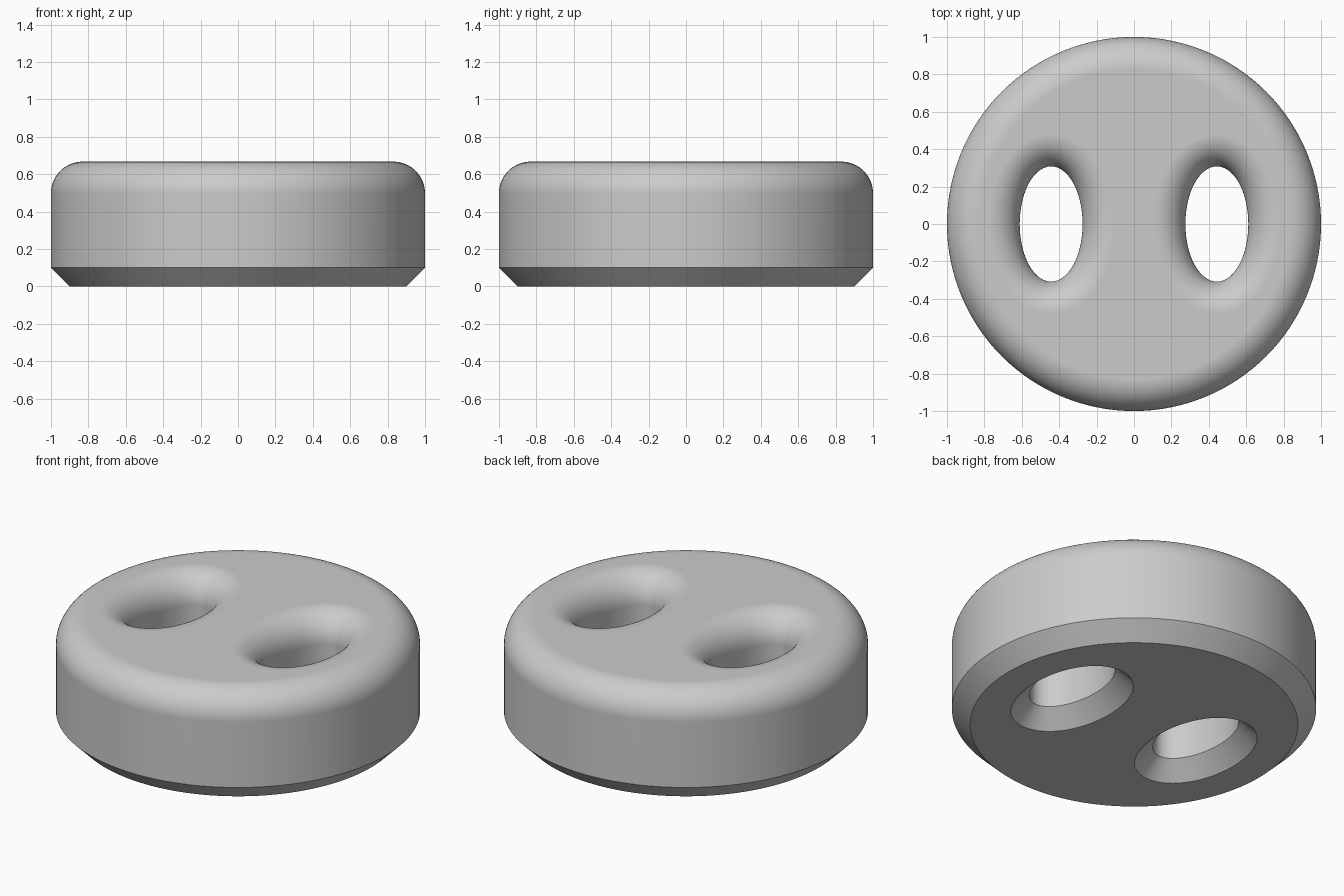
import bpy
import bmesh
from math import cos, sin, pi, hypot

cube = bpy.data.objects.get("Cube")
if cube:
    bpy.data.objects.remove(cube)

HEIGHT, FILLET, CHAMFER = 0.667, 0.17, 0.1
HOLE_X, HOLE_A, HOLE_B = 0.443, 0.168, 0.308
SIDES, STEPS = 128, 16

grey = bpy.data.materials.new("light grey")
grey.use_nodes = True
color = (0.6, 0.6, 0.6, 1)
grey.diffuse_color = color
grey.node_tree.nodes["Principled BSDF"].inputs["Base Color"].default_value = color


def ellipse_solid(name, cx, a, b, profile):
    """Stack ellipse rings, each offset outward by d at height z."""
    bm = bmesh.new()
    rings = []
    for d, z in profile:
        ring = []
        for i in range(SIDES):
            t = 2 * pi * i / SIDES
            nx, ny = cos(t) / a, sin(t) / b
            n = hypot(nx, ny)
            ring.append(bm.verts.new((cx + a * cos(t) + d * nx / n,
                                      b * sin(t) + d * ny / n, z)))
        rings.append(ring)
    for low, high in zip(rings, rings[1:]):
        for i in range(SIDES):
            j = (i + 1) % SIDES
            bm.faces.new((low[i], low[j], high[j], high[i]))
    bm.faces.new(rings[0][::-1])
    bm.faces.new(rings[-1])
    mesh = bpy.data.meshes.new(name)
    bm.to_mesh(mesh)
    bm.free()
    mesh.materials.append(grey)
    obj = bpy.data.objects.new(name, mesh)
    bpy.context.collection.objects.link(obj)
    return obj


def rounded_edge(sign):
    """Quarter-round at the top: inward for the rim, outward for a hole."""
    arc = [pi / 2 * k / STEPS for k in range(STEPS + 1)]
    return [(sign * FILLET * (1 - cos(t)), HEIGHT - FILLET + FILLET * sin(t))
            for t in arc]


# Disc with a chamfered base and rounded top rim
disc = ellipse_solid("button_disc", 0, 1, 1,
                     [(-CHAMFER, 0), (0, CHAMFER)] + rounded_edge(-1))

# Two oval through-holes, flared at the top and chamfered below
profile = ([(CHAMFER, -0.1), (CHAMFER, 0), (0, CHAMFER)] + rounded_edge(1)
           + [(FILLET, HEIGHT + 0.1)])
bpy.context.view_layer.objects.active = disc
for side, x in (("left", HOLE_X), ("right", -HOLE_X)):
    cutter = ellipse_solid(side + "_hole_cutter", x, HOLE_A, HOLE_B, profile)
    cut = disc.modifiers.new(side + "_hole", "BOOLEAN")
    cut.operation = "DIFFERENCE"
    cut.solver = "EXACT"
    cut.object = cutter
    bpy.ops.object.modifier_apply(modifier=cut.name)
    bpy.data.objects.remove(cutter)

# Smooth curves with crisp chamfer edges and flat caps
bpy.ops.object.select_all(action="DESELECT")
disc.select_set(True)
bpy.ops.object.shade_smooth_by_angle(angle=pi / 6)
weighted = disc.modifiers.new("clean_shading", "WEIGHTED_NORMAL")
weighted.keep_sharp = True
